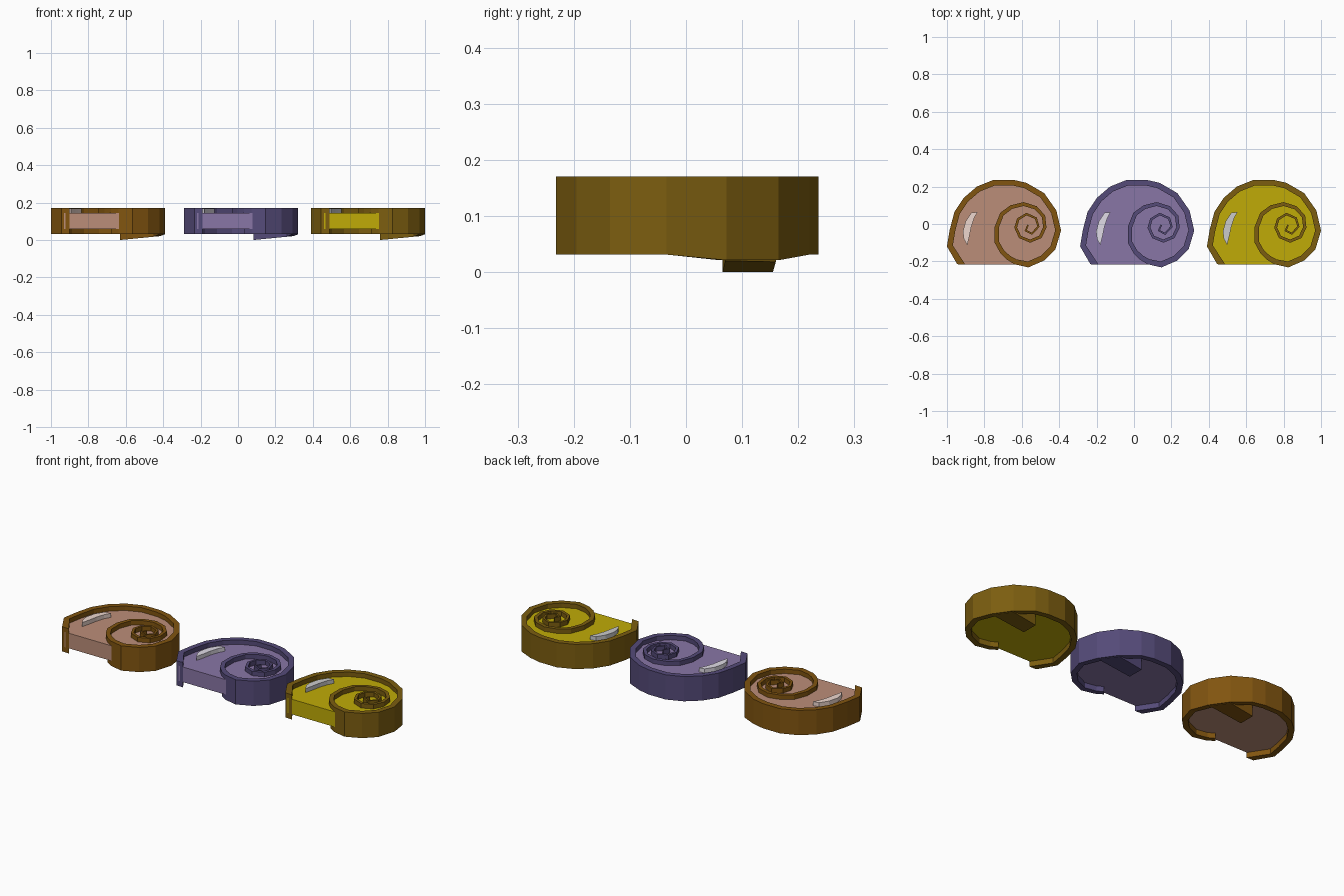
import bpy
from mathutils import Vector

if "Cube" in bpy.data.objects:
    bpy.data.objects.remove(bpy.data.objects["Cube"])

# outer edge of the shell wall, running clockwise and coiling into the centre
WALL = [(-.25, -.215), (-.305, -.12), (-.29, -.03), (-.265, .065), (-.215, .14),
        (-.145, .2), (-.055, .236), (.05, .236), (.12, .22), (.215, .165),
        (.28, .072), (.305, -.035), (.275, -.135), (.215, -.195), (.13, -.232),
        (.055, -.215), (.015, -.19)]
COIL = [(-.02, -.155), (-.05, -.1), (-.05, -.015), (-.02, .06), (.035, .1),
        (.105, .117), (.175, .095), (.22, .045), (.227, -.02), (.2, -.075),
        (.14, -.1), (.08, -.075), (.055, -.02), (.07, .03), (.12, .06),
        (.175, .035), (.19, -.015), (.15, -.058), (.11, -.037), (.125, -.003)]
GLINT = [(-.142, .064), (-.175, .06), (-.205, .015), (-.22, -.04), (-.215, -.08),
         (-.197, -.113), (-.185, -.065), (-.175, -.015), (-.16, .03)]
TOP, RIM_BOTTOM, FLOOR_LOW, FLOOR_TOP = .17, .031, .06, .145


def material(name, rgb):
    m = bpy.data.materials.new(name)
    m.diffuse_color = (*rgb, 1)
    m.use_nodes = True
    m.node_tree.nodes["Principled BSDF"].inputs["Base Color"].default_value = m.diffuse_color
    return m


def add_mesh(name, verts, faces, mat, x):
    me = bpy.data.meshes.new(name)
    me.from_pydata(verts, [], faces)
    me.materials.append(mat)
    ob = bpy.data.objects.new(name, me)
    ob.location.x = x
    bpy.context.collection.objects.link(ob)
    # make the normals point outward
    import bmesh
    bm = bmesh.new()
    bm.from_mesh(me)
    bmesh.ops.recalc_face_normals(bm, faces=bm.faces)
    bm.to_mesh(me)
    bm.free()
    return ob


def prism(name, outline, lows, high, mat, x):
    n = len(outline)
    verts = [(*p, z) for p, z in zip(outline, lows)] + [(*p, high) for p in outline]
    faces = [tuple(range(n)), tuple(range(n, 2 * n))]
    faces += [(i, (i + 1) % n, n + (i + 1) % n, n + i) for i in range(n)]
    return add_mesh(name, verts, faces, mat, x)


def inner_edge(points, widths):
    """Mitred offset to the right of the path."""
    pts = [Vector(p) for p in points]
    out = []
    for i, p in enumerate(pts):
        a = (p - pts[i - 1]).normalized() if i else None
        b = (pts[i + 1] - p).normalized() if i + 1 < len(pts) else None
        a, b = a or b, b or a
        n1, n2 = Vector((a.y, -a.x)), Vector((b.y, -b.x))
        m = (n1 + n2).normalized()
        out.append(tuple(p + m * widths[i] / max(m.dot(n1), .5)))
    return out


def strip(name, outer, inner, lows, high, mat, x):
    verts, faces = [], []
    for o, i, z in zip(outer, inner, lows):
        verts += [(*o, z), (*i, z), (*i, high), (*o, high)]
    for k in range(len(outer) - 1):
        a, b = 4 * k, 4 * k + 4
        faces += [(a + j, a + (j + 1) % 4, b + (j + 1) % 4, b + j) for j in range(4)]
    e = 4 * len(outer) - 4
    faces += [(0, 1, 2, 3), (e, e + 1, e + 2, e + 3)]
    return add_mesh(name, verts, faces, mat, x)


path = WALL + COIL
nw = len(WALL)
widths = [.03] * (nw - 2) + [.028, .026]
widths += [.024 - .016 * i / (len(COIL) - 1) for i in range(len(COIL))]
inner = inner_edge(path, widths)
inner[0] = (-.207, -.217)

# outer wall dips where the underside wedge joins it
wall_lows = [.021 if i in (9, 10) else RIM_BOTTOM for i in range(nw)]
# floor outline runs through the middle of the wall, closed by a straight front
floor = [tuple((Vector(a) + Vector(b)) / 2) for a, b in zip(path[1:nw - 2], inner[1:nw - 2])]
floor = [(-.235, -.216)] + floor + [(.06, -.216)]
wedge = [(.065, .065), (.065, .155), (.21, .16), (.272, .07)]

SHELLS = [("left", -.695, (.50, .27, .19), (.22, .09, .005), (.85, .68, .62)),
          ("middle", .017, (.25, .18, .38), (.09, .07, .19), (.75, .72, .80)),
          ("right", .695, (.53, .41, .002), (.20, .11, .005), (.75, .75, .78))]

for side, x, floor_rgb, rim_rgb, glint_rgb in SHELLS:
    rim = material(side + "_rim", rim_rgb)
    body = material(side + "_body", floor_rgb)
    shine = material(side + "_shine", glint_rgb)
    strip(side + "_outer_wall", path[:nw], inner[:nw], wall_lows, TOP, rim, x)
    strip(side + "_spiral_ridge", path[nw - 1:], inner[nw - 1:],
          [.12] * (len(COIL) + 1), TOP, rim, x)
    prism(side + "_floor", floor, [FLOOR_LOW] * len(floor), FLOOR_TOP, body, x)
    prism(side + "_underside_wedge", wedge, [0, 0, .018, .02], .08, rim, x)
    prism(side + "_highlight", GLINT, [.13] * len(GLINT), .168, shine, x)
